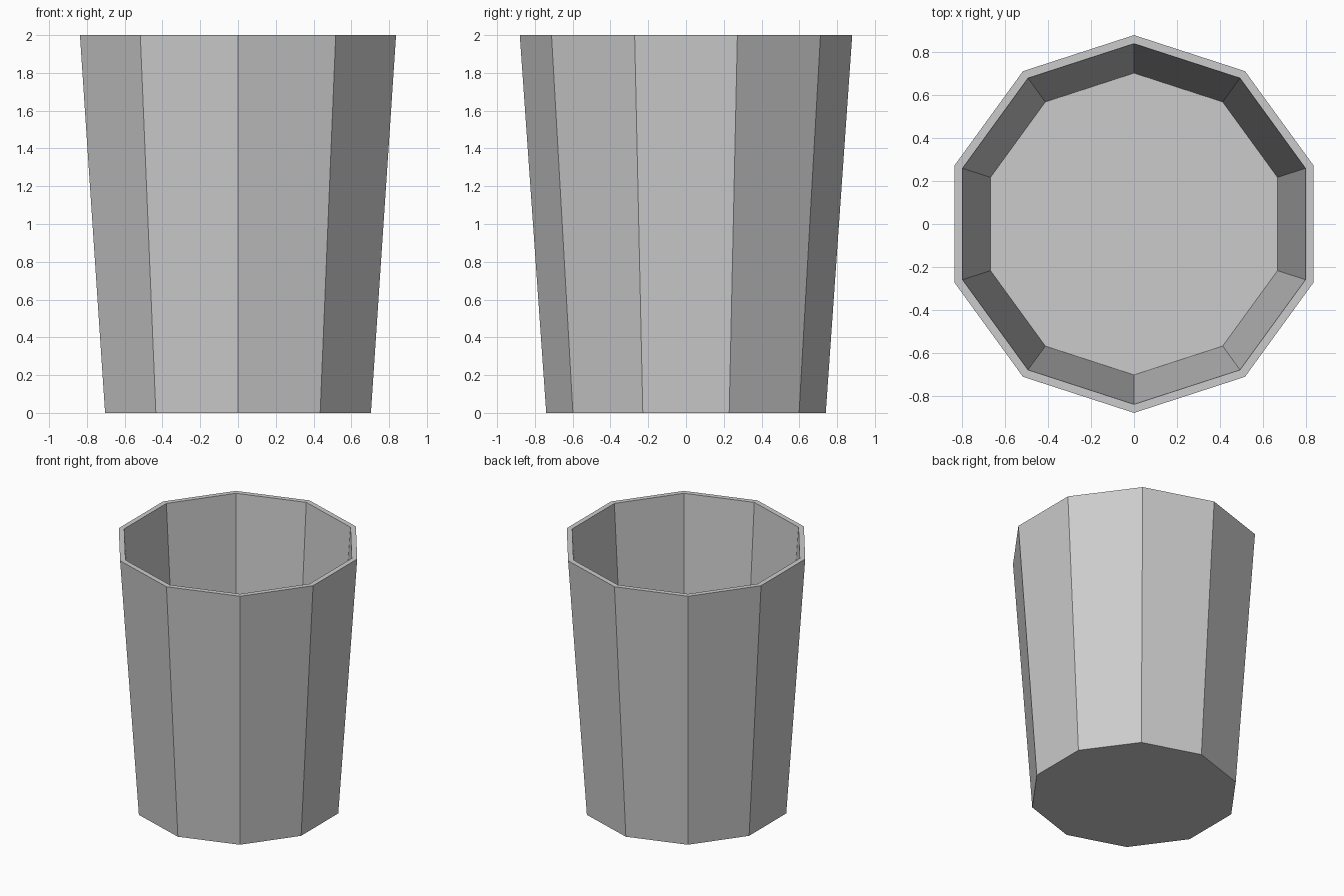
import bpy
import bmesh
from math import cos, sin, pi

cube = bpy.data.objects.get("Cube")
if cube:
    bpy.data.objects.remove(cube, do_unlink=True)

SIDES = 10
# Profile as (radius, height): outer base, outer rim, inner rim, inner floor
PROFILE = [(0.74, 0), (0.88, 2), (0.84, 2), (0.703, 0.04)]


def make_material(name, color):
    mat = bpy.data.materials.new(name)
    mat.use_nodes = True
    mat.diffuse_color = color
    mat.node_tree.nodes["Principled BSDF"].inputs["Base Color"].default_value = color
    return mat


def add_ring(bm, radius, z):
    # Corners point straight to the front and back
    angles = [pi / 2 + 2 * pi * i / SIDES for i in range(SIDES)]
    return [bm.verts.new((radius * cos(a), radius * sin(a), z)) for a in angles]


# Ten-sided tapered cup with thin walls
bm = bmesh.new()
rings = [add_ring(bm, r, z) for r, z in PROFILE]
for low, high in zip(rings, rings[1:]):
    for i in range(SIDES):
        j = (i + 1) % SIDES
        bm.faces.new((low[i], low[j], high[j], high[i]))

# Underside and inner floor
bm.faces.new(rings[0][::-1])
bm.faces.new(rings[-1])
bmesh.ops.recalc_face_normals(bm, faces=bm.faces)

mesh = bpy.data.meshes.new("cup")
bm.to_mesh(mesh)
bm.free()
mesh.materials.append(make_material("light grey", (0.6, 0.6, 0.6, 1)))
cup = bpy.data.objects.new("cup", mesh)
bpy.context.collection.objects.link(cup)
